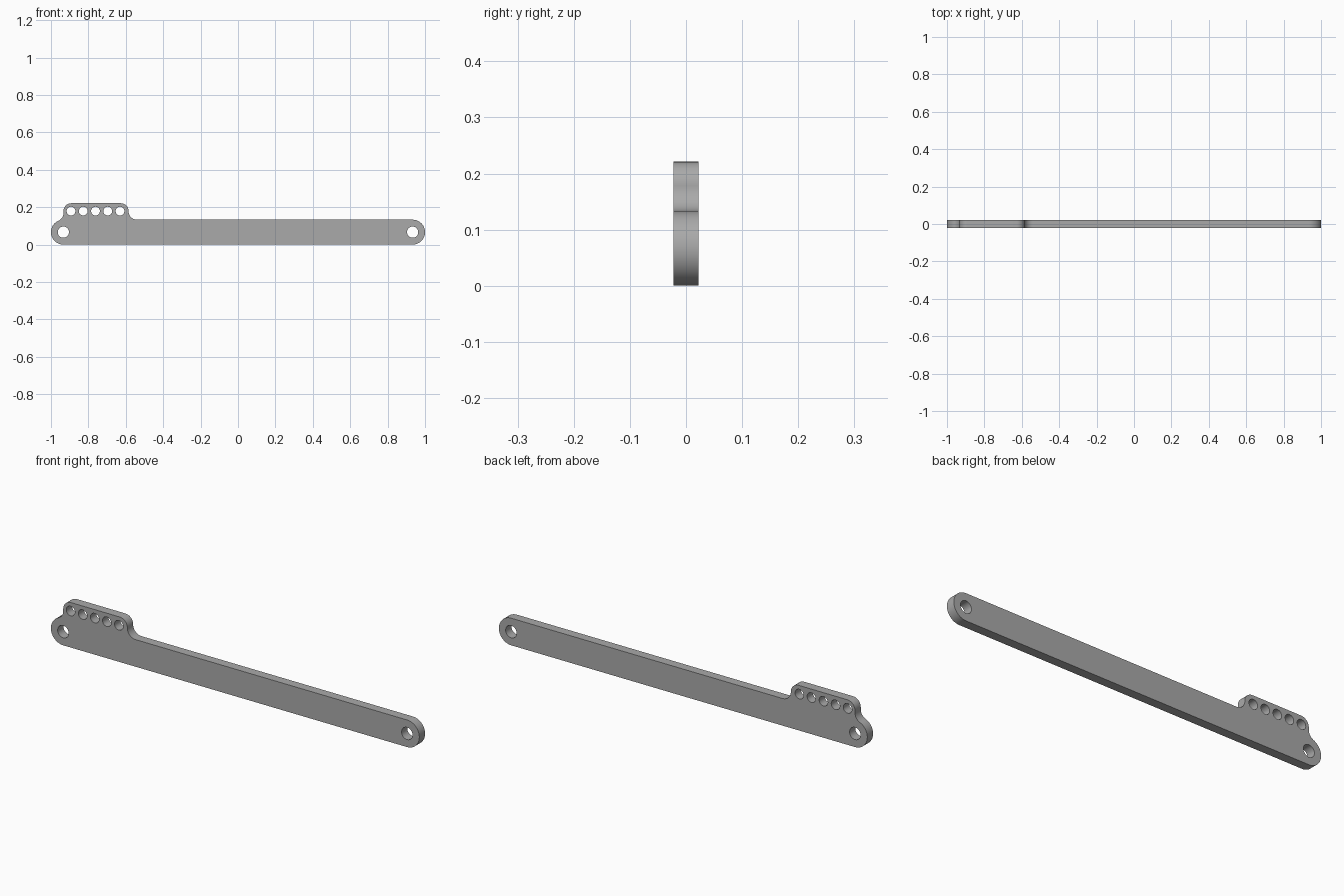
import bpy
import bmesh
from math import sin, cos, pi, sqrt, atan2

if "Cube" in bpy.data.objects:
    bpy.data.objects.remove(bpy.data.objects["Cube"])

# Main dimensions
R = 0.0665                      # bar end radius, half the bar height
END_X = 1 - R                   # pivot hole position
HALF_DEPTH = 0.0225
TOP = 0.221
TAB_LEFT, TAB_RIGHT = -0.933, -0.585
CORNER, FILLET = 0.042, 0.045


def arc(cx, cz, r, start, end, steps=16):
    return [(cx + r * cos(start + (end - start) * i / steps),
             cz + r * sin(start + (end - start) * i / steps))
            for i in range(steps + 1)]


def add_loop(curve, points):
    spline = curve.splines.new('POLY')
    spline.points.add(len(points) - 1)
    for p, (x, z) in zip(spline.points, points):
        p.co = (x, z, 0, 1)
    spline.use_cyclic_u = True


# Outline, counter-clockwise from the bottom of the right end
fillet_x = TAB_LEFT - FILLET
rise = sqrt((R + FILLET) ** 2 - (fillet_x + END_X) ** 2)
touch = atan2(rise, fillet_x + END_X)
outline = arc(END_X, R, R, -pi / 2, pi / 2, 32)
outline += arc(TAB_RIGHT + FILLET, 2 * R + FILLET, FILLET, 1.5 * pi, pi)
outline += arc(TAB_RIGHT - CORNER, TOP - CORNER, CORNER, 0, pi / 2)
outline += arc(TAB_LEFT + CORNER, TOP - CORNER, CORNER, pi / 2, pi)
outline += arc(fillet_x, R + rise, FILLET, 0, touch - pi)
outline += arc(-END_X, R, R, touch, 1.5 * pi, 32)

# Flat plate with two pivot holes and a row of five adjustment holes
curve = bpy.data.curves.new("link_arm", 'CURVE')
curve.dimensions = '2D'
curve.fill_mode = 'BOTH'
curve.extrude = HALF_DEPTH
add_loop(curve, outline)
holes = [(-END_X, R, 0.03), (END_X, R, 0.03)]
holes += [(-0.893 + 0.0655 * i, 0.179, 0.0235) for i in range(5)]
for x, z, r in holes:
    add_loop(curve, arc(x, z, r, 0, 2 * pi, 32)[:-1])

arm = bpy.data.objects.new("link_arm", curve)
bpy.context.collection.objects.link(arm)
arm.rotation_euler.x = pi / 2
bpy.ops.object.select_all(action='DESELECT')
arm.select_set(True)
bpy.context.view_layer.objects.active = arm
bpy.ops.object.convert(target='MESH')
arm = bpy.context.object
bpy.ops.object.transform_apply(location=False, rotation=True, scale=False)

# Join the faces to the rim
bm = bmesh.new()
bm.from_mesh(arm.data)
bmesh.ops.remove_doubles(bm, verts=bm.verts, dist=0.0001)
bmesh.ops.recalc_face_normals(bm, faces=bm.faces)
bm.to_mesh(arm.data)
bm.free()
bpy.ops.object.shade_smooth_by_angle(angle=pi / 6)

# Plain grey metal
grey = bpy.data.materials.new("plain_grey")
grey.use_nodes = True
colour = (0.4, 0.4, 0.4, 1)
grey.diffuse_color = colour
grey.node_tree.nodes["Principled BSDF"].inputs["Base Color"].default_value = colour
arm.data.materials.clear()
arm.data.materials.append(grey)
